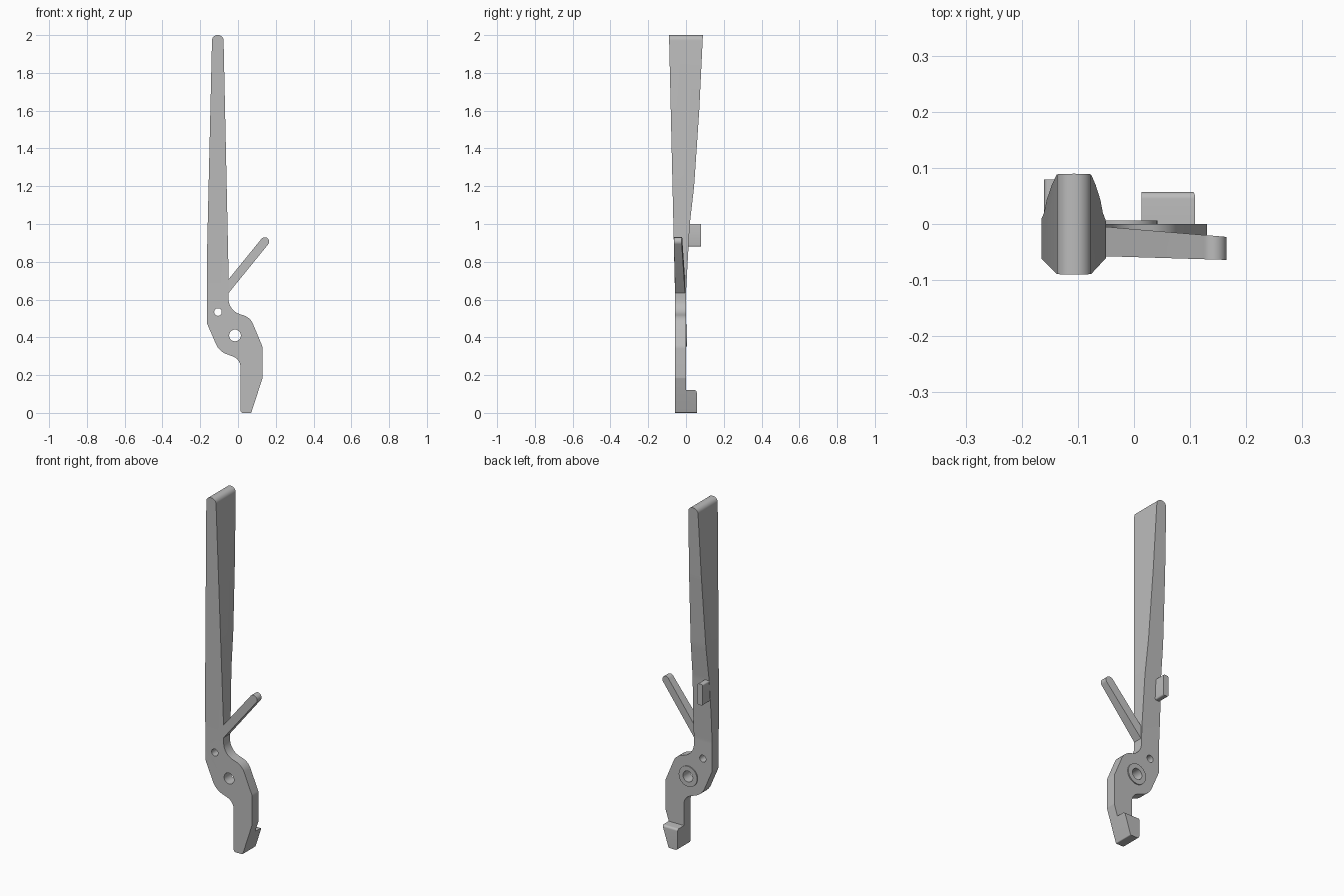
import bpy
import bmesh
import math
from mathutils import Vector

cube = bpy.data.objects.get("Cube")
if cube:
    bpy.data.objects.remove(cube, do_unlink=True)

grey = bpy.data.materials.new("plain grey")
grey.use_nodes = True
grey.diffuse_color = (0.5, 0.5, 0.5, 1)
grey.node_tree.nodes["Principled BSDF"].inputs["Base Color"].default_value = (0.5, 0.5, 0.5, 1)


def rounded(corners, steps=8):
    """Turn (u, v, radius) corners into an outline with arcs."""
    out = []
    n = len(corners)
    for i, (u, v, r) in enumerate(corners):
        p = Vector((u, v))
        if r == 0:
            out.append(p)
            continue
        a = (Vector(corners[i - 1][:2]) - p).normalized()
        b = (Vector(corners[(i + 1) % n][:2]) - p).normalized()
        half = a.angle(b) / 2
        centre = p + (a + b).normalized() * (r / math.sin(half))
        start = p + a * (r / math.tan(half)) - centre
        end = p + b * (r / math.tan(half)) - centre
        for k in range(steps + 1):
            t = k / steps
            sweep = math.pi - 2 * half
            out.append(centre + (start * math.sin((1 - t) * sweep)
                                 + end * math.sin(t * sweep)) / math.sin(sweep))
    return out


def prism(name, outline, low, high, place):
    """Extrude an outline from low to high; place(u, v, w) gives the 3D point."""
    bm = bmesh.new()
    ends = [[bm.verts.new(place(p[0], p[1], w)) for p in outline] for w in (low, high)]
    bm.faces.new(ends[0])
    bm.faces.new(ends[1][::-1])
    n = len(outline)
    for i in range(n):
        j = (i + 1) % n
        bm.faces.new((ends[0][i], ends[1][i], ends[1][j], ends[0][j]))
    bmesh.ops.recalc_face_normals(bm, faces=bm.faces)
    mesh = bpy.data.meshes.new(name)
    bm.to_mesh(mesh)
    bm.free()
    mesh.materials.append(grey)
    obj = bpy.data.objects.new(name, mesh)
    bpy.context.collection.objects.link(obj)
    return obj


def from_front(u, v, w):
    return (u, w, v)


def from_side(u, v, w):
    return (w, u, v)


def circle(x, z, r, n=32):
    return [(x + r * math.cos(2 * math.pi * i / n), z + r * math.sin(2 * math.pi * i / n))
            for i in range(n)]


def activate(obj):
    bpy.ops.object.select_all(action='DESELECT')
    obj.select_set(True)
    bpy.context.view_layer.objects.active = obj


def boolean(obj, tool, operation):
    tool.hide_render = True
    mod = obj.modifiers.new(operation, 'BOOLEAN')
    mod.operation = operation
    mod.solver = 'EXACT'
    mod.object = tool
    activate(obj)
    bpy.ops.object.modifier_apply(modifier=mod.name)
    bpy.data.objects.remove(tool, do_unlink=True)


def finish(obj):
    activate(obj)
    bpy.ops.object.shade_smooth_by_angle(angle=math.radians(25))


# Lever body: front outline intersected with the side outline
front_outline = rounded([
    (-0.137, 2.0, 0.028), (-0.165, 0.8, 0), (-0.165, 0.476, 0.05),
    (-0.10, 0.325, 0.10), (0.013, 0.285, 0.06), (0.013, 0.0, 0.013),
    (0.07, 0.0, 0.006), (0.13, 0.185, 0.02), (0.13, 0.35, 0.05),
    (0.065, 0.505, 0.08), (-0.05, 0.542, 0.085), (-0.05, 0.74, 0),
    (-0.077, 2.0, 0.028)])
side_outline = rounded([
    (-0.058, -0.1, 0), (0.057, -0.1, 0), (0.057, 0.12, 0.012), (0.0, 0.12, 0),
    (0.0, 0.64, 0.3), (0.02, 1.0, 0.5), (0.043, 1.2, 0.8), (0.07, 1.6, 1.5),
    (0.092, 2.05, 0), (-0.091, 2.05, 0), (-0.058, 0.62, 0)])
body = prism("lever_body", front_outline, -0.3, 0.3, from_front)
boolean(body, prism("side_shape", side_outline, -0.5, 0.5, from_side), 'INTERSECT')

# Raised ring around the pivot at the back
PIVOT = (-0.016, 0.41)
ring = prism("pivot_ring", circle(*PIVOT, 0.058), -0.01, 0.006, from_front)

# Pivot hole and pin hole
for part in (body, ring):
    boolean(part, prism("pivot_cutter", circle(*PIVOT, 0.031), -0.2, 0.2, from_front), 'DIFFERENCE')
boolean(body, prism("pin_cutter", circle(-0.106, 0.534, 0.02), -0.2, 0.2, from_front), 'DIFFERENCE')


# Slanted side arm, thinning in depth toward its round tip
def arm_place(u, v, w):
    t = (u + 0.05) / 0.215
    front, back = -0.0575 - 0.0065 * t, -0.005 - 0.018 * t
    return (u, front if w < 0 else back, v)


base, tip, radius = Vector((-0.07, 0.646)), Vector((0.142, 0.907)), 0.023
along = (tip - base).normalized()
across = Vector((-along.y, along.x))
arm_outline = [base + across * radius, base - across * radius]
for k in range(13):
    a = math.pi * (k / 12 - 0.5)
    arm_outline.append(tip + radius * (along * math.cos(a) + across * math.sin(a)))
arm = prism("side_arm", arm_outline, -1, 1, arm_place)

# Small stop peg on the back of the handle
peg_outline = rounded([(-0.16, 0.88, 0.008), (-0.128, 0.88, 0.008),
                       (-0.128, 1.0, 0.008), (-0.16, 1.0, 0.008)], 4)
peg = prism("stop_peg", peg_outline, -0.02, 0.079, from_front)

for part in (body, ring, arm, peg):
    finish(part)
